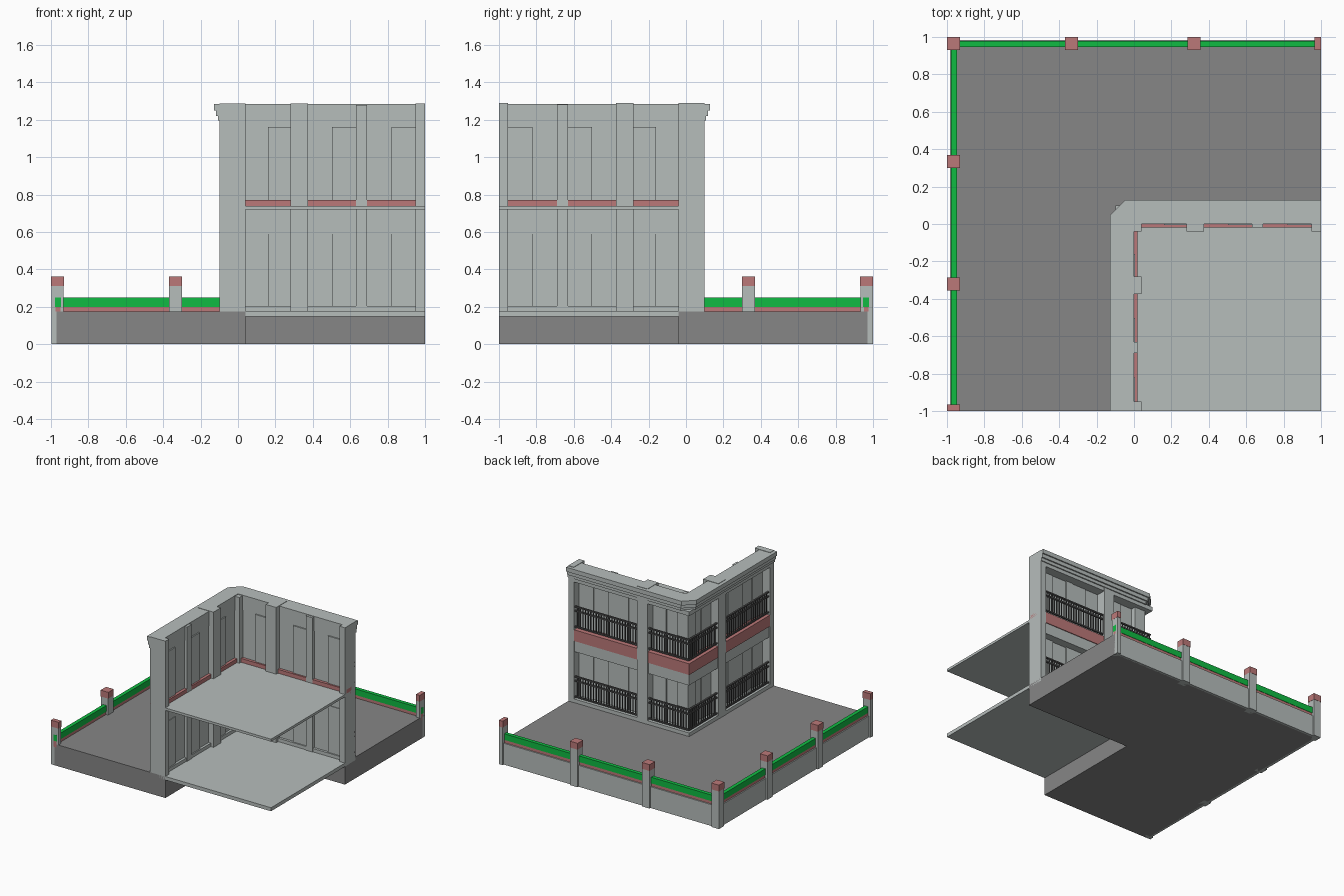
import bpy, bmesh

cube = bpy.data.objects.get("Cube")
if cube:
    bpy.data.objects.remove(cube, do_unlink=True)


def material(name, rgb):
    m = bpy.data.materials.new(name)
    m.use_nodes = True
    col = (*rgb, 1)
    m.diffuse_color = col
    m.node_tree.nodes["Principled BSDF"].inputs["Base Color"].default_value = col
    return m


plaster = material("pale_grey_plaster", (0.47, 0.51, 0.50))
paving = material("dark_grey_paving", (0.24, 0.24, 0.24))
brick = material("dusty_red_brick", (0.50, 0.19, 0.19))
green = material("green_fence", (0.005, 0.50, 0.055))
iron = material("dark_iron", (0.09, 0.09, 0.09))


def build(name, solids, mat):
    """One object from solids given as (outline, bottom, top)."""
    bm = bmesh.new()
    for outline, z0, z1 in solids:
        face = bm.faces.new([bm.verts.new((x, y, z0)) for x, y in outline])
        ext = bmesh.ops.extrude_face_region(bm, geom=[face], use_keep_orig=True)
        verts = [g for g in ext["geom"] if isinstance(g, bmesh.types.BMVert)]
        bmesh.ops.translate(bm, verts=verts, vec=(0, 0, z1 - z0))
    bmesh.ops.recalc_face_normals(bm, faces=bm.faces)
    me = bpy.data.meshes.new(name)
    bm.to_mesh(me)
    bm.free()
    me.materials.append(mat)
    ob = bpy.data.objects.new(name, me)
    bpy.context.collection.objects.link(ob)
    return ob


def rect(x0, x1, y0, y1):
    return [(x0, y0), (x1, y0), (x1, y1), (x0, y1)]


def ell(outer, inner, cut=0):
    """L-shaped outline along both wings, with an optional cut corner."""
    corner = [(-outer, outer - cut), (cut - outer, outer)] if cut else [(-outer, outer)]
    return [(-outer, -1)] + corner + [(1, outer), (1, inner), (-inner, inner), (-inner, -1)]


def wings(name, boxes, mat):
    """Boxes (along0, along1, depth0, depth1, z0, z1) on the back wing and mirrored to the side wing."""
    build(name + "_back", [(rect(a, b, c, d), e, f) for a, b, c, d, e, f in boxes], mat)
    build(name + "_side", [(rect(-d, -c, -b, -a), e, f) for a, b, c, d, e, f in boxes], mat)


GROUND, ROOF = 0.175, 1.28

# Paved plinth and floor slabs
build("courtyard_plinth", [(ell(0.97, -0.04), 0, GROUND)], paving)
build("ground_floor_slab", [(rect(-0.02, 1, -1, 0.02), 0.148, GROUND + 0.002)], plaster)
build("upper_floor_slab", [(rect(0, 1, -1, 0), 0.72, 0.74)], plaster)

# Boundary fence
build("fence_wall", [(ell(0.985, 0.966), 0, GROUND)], plaster)
build("fence_brick_course", [(ell(0.975, 0.95), 0.15, 0.2)], brick)
build("fence_green_panel", [(ell(0.978, 0.947), 0.2, 0.25)], green)
posts, caps = [], []
for c in (-0.335, 0.32, 0.985):
    a, b = c - 0.035, min(c + 0.035, 1)
    if c > 0.9:
        a = 0.965
    end = min(b, 0.999)
    posts.append((a + 0.002, end, 0.932, 0.998, 0, 0.31))
    caps.append((a, b, 0.93, 1, 0.31, 0.362))
wings("fence_post", posts, plaster)
wings("fence_post_cap", caps, brick)
build("corner_fence_post", [(rect(-0.998, -0.932, 0.932, 0.998), 0, 0.31)], plaster)
build("corner_fence_cap", [(rect(-1, -0.93, 0.93, 1), 0.31, 0.362)], brick)

# Building columns
wings("wall_column", [(0.28, 0.375, -0.04, 0.1, GROUND, ROOF + 0.008),
                      (0.95, 1, -0.04, 0.1, 0.15, ROOF + 0.008)], plaster)
wings("slim_pier", [(0.63, 0.69, -0.02, 0.03, GROUND, ROOF)], plaster)
build("corner_column", [(rect(-0.06, 0.04, -0.04, 0.06), 0.15, ROOF)], plaster)

# Recessed wall panels, with paired leaves in each opening
panels, leaves = [], []
for z0, z1 in ((0.2, 0.6), (0.77, 1.17)):
    for a, b in ((0.04, 0.28), (0.375, 0.63), (0.69, 0.95)):
        mid = (a + b) / 2
        panels.append((a, b, 0.005, 0.02, z0, z1))
        leaves.append((mid, b, -0.005, 0.03, z0, z1 - 0.01))
wings("wall_panel", panels, plaster)
wings("panel_leaf", leaves, plaster)

# Sill, beams and brick balcony belt
build("ground_sill", [(ell(0.098, -0.015), GROUND, 0.205)], plaster)
build("middle_beam", [(ell(0.09, 0), 0.59, 0.68)], plaster)
build("middle_backing", [(ell(0.03, 0), 0.68, 0.74)], plaster)
build("brick_belt_face", [(ell(0.096, 0.03), 0.68, 0.74)], brick)
build("brick_belt_top", [(ell(0.096, -0.018), 0.74, 0.772)], brick)
build("roof_beam", [(ell(0.098, 0), 1.165, 1.2)], plaster)

# Stepped cornice with a cut corner
for i, (outer, z0, z1) in enumerate(((0.107, 1.195, 1.22), (0.118, 1.22, 1.25), (0.128, 1.25, ROOF + 0.005))):
    build(f"cornice_step_{i + 1}", [(ell(outer, 0, 0.08), z0, z1)], plaster)

# Balcony railings
for level, z in (("lower", 0.215), ("upper", 0.79)):
    rails = [(ell(0.09, 0.076), z + h, z + h + 0.01) for h in (0, 0.13, 0.165)]
    build(level + "_balcony_rails", rails, iron)
    bars = []
    for a, b, n in ((-0.083, 0.28, 15), (0.375, 0.95, 24)):
        for i in range(n):
            u = a + (b - a) * i / n
            bars.append((u - 0.0035, u + 0.0035, 0.08, 0.087, z, z + 0.165))
    wings(level + "_balusters", bars, iron)
